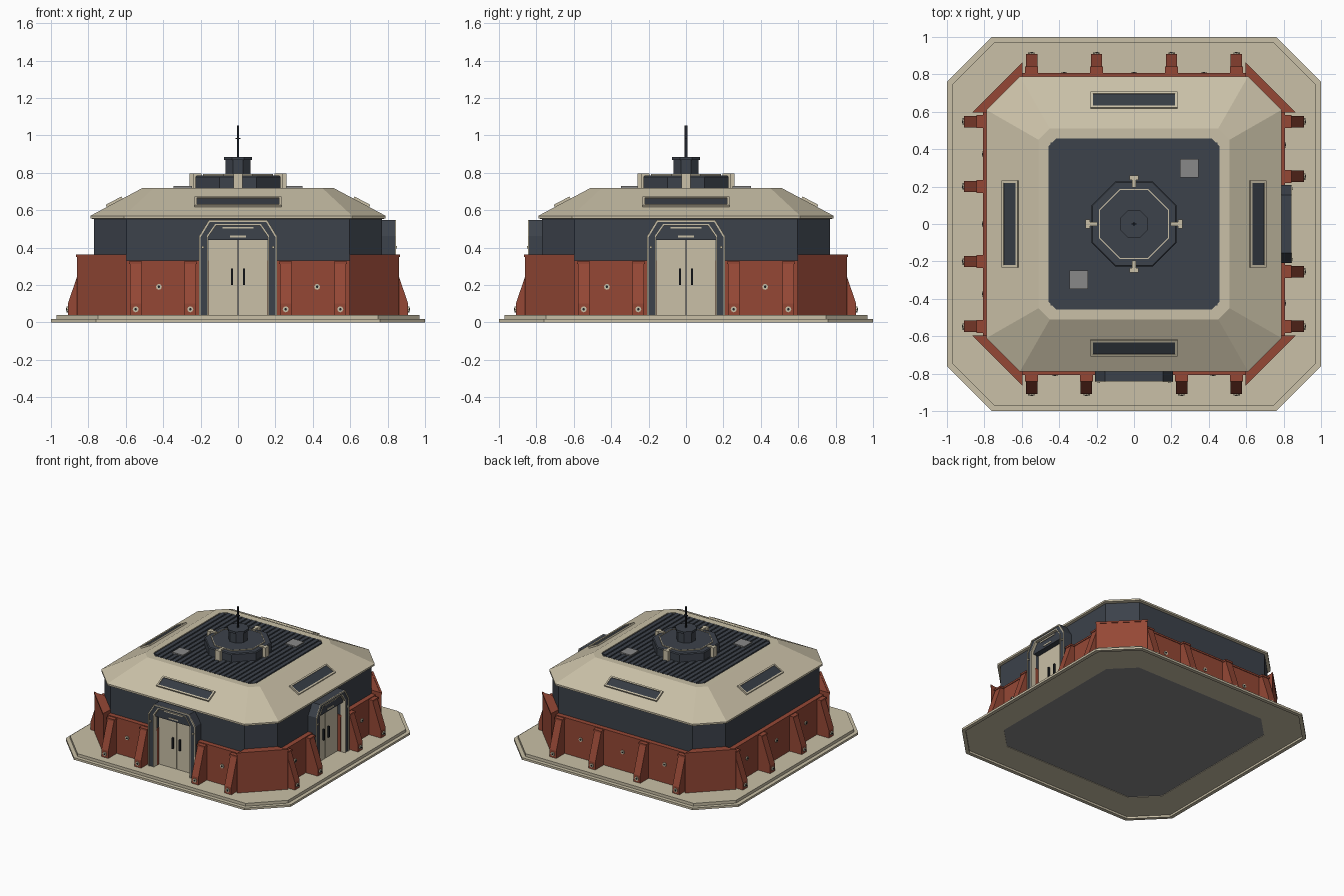
import bpy, bmesh, math
from mathutils import Matrix, Vector

if "Cube" in bpy.data.objects:
    bpy.data.objects.remove(bpy.data.objects["Cube"])


def material(name, rgb):
    m = bpy.data.materials.new(name)
    m.diffuse_color = (*rgb, 1)
    m.use_nodes = True
    m.node_tree.nodes["Principled BSDF"].inputs["Base Color"].default_value = m.diffuse_color
    return m


SAND = material("sand", (0.585, 0.525, 0.385))
RED = material("rust red", (0.30, 0.064, 0.036))
NAVY = material("slate blue", (0.045, 0.054, 0.069))
GLASS = material("dark glass", (0.037, 0.045, 0.057))
GREY = material("grey", (0.25, 0.25, 0.25))
DARK = material("near black", (0.013, 0.015, 0.02))


def finish(name, bm, mat, mtx=None):
    if mtx is not None:
        bm.transform(mtx)
    bmesh.ops.recalc_face_normals(bm, faces=bm.faces)
    me = bpy.data.meshes.new(name)
    bm.to_mesh(me)
    bm.free()
    me.materials.append(mat)
    ob = bpy.data.objects.new(name, me)
    bpy.context.collection.objects.link(ob)
    return ob


def loft(name, loops, mat, mtx=None, closed=False):
    """Skin a stack of equal-length 3D loops; cap the ends or close the ring."""
    bm = bmesh.new()
    rows = [[bm.verts.new(p) for p in loop] for loop in loops]
    n = len(rows[0])
    pairs = list(zip(rows, rows[1:])) + ([(rows[-1], rows[0])] if closed else [])
    for a, b in pairs:
        for i in range(n):
            j = (i + 1) % n
            bm.faces.new((a[i], a[j], b[j], b[i]))
    if not closed:
        bm.faces.new(rows[0])
        bm.faces.new(rows[-1])
    return finish(name, bm, mat, mtx)


def octagon(half, flat, z):
    h, f = half, flat
    return [(x, y, z) for x, y in ((f, -h), (h, -f), (h, f), (f, h),
                                   (-f, h), (-h, f), (-h, -f), (-f, -h))]


def octs(name, rings, mat, closed=False):
    return loft(name, [octagon(*r) for r in rings], mat, closed=closed)


def box(name, x, y, z, mat, mtx=None):
    loops = [[(x[0], y[0], k), (x[1], y[0], k), (x[1], y[1], k), (x[0], y[1], k)] for k in z]
    return loft(name, loops, mat, mtx)


def plate_xz(name, poly, y0, y1, mat, mtx):
    return loft(name, [[(x, y, z) for x, z in poly] for y in (y0, y1)], mat, mtx)


def cyl(name, r, y0, y1, sides, mat, mtx):
    """Cylinder running along y."""
    ring = [(r * math.cos(2 * math.pi * i / sides), r * math.sin(2 * math.pi * i / sides))
            for i in range(sides)]
    return plate_xz(name, ring, y0, y1, mat, mtx)


def arch(outer, inner):
    """Chamfered arch outline; each side is (half width, height, chamfer x, chamfer z)."""
    half = lambda w, h, cx, cz: [(w, 0.04), (w, h - cz), (w - cx, h)]
    full = lambda s: half(*s) + [(-x, z) for x, z in reversed(half(*s))]
    return full(outer) + full(inner)[::-1]


def bolt(x, y, z, r):
    at = r @ Matrix.Translation((x, y, z))
    cyl("bolt", 0.016, 0.01, -0.007, 8, SAND, at)
    cyl("bolt_centre", 0.007, 0, -0.01, 6, DARK, at)


# Stepped foundation ring with a recessed underside, and floor
octs("foundation", [(1, .76, 0), (1, .76, .017), (.97, .748, .017), (.97, .748, .04),
                    (.75, .58, .04), (.75, .58, .016), (.972, .749, .016), (.972, .749, 0)],
     SAND, closed=True)
octs("floor", [(.75, .58, .020), (.75, .58, .038)], GREY)

# Main walls and roof, with a shallow recess for the deck
octs("main_wall", [(.77, .595, .038), (.77, .595, .556)], NAVY)
octs("roof", [(.765, .595, .551), (.789, .61, .556), (.789, .61, .57), (.51, .45, .719),
              (.457, .417, .719), (.457, .417, .708)], SAND)
octs("roof_deck", [(.456, .416, .70), (.456, .416, .7135)], NAVY)
for i in range(21):
    x = (i - 10) * 0.043
    h = 0.456 if abs(x) < 0.4 else 0.435
    box("deck_slat", (x - .016, x + .016), (-h, h), (.71, .7195), NAVY)
for s in (-1, 1):
    cx, cy = s * 0.295, s * 0.298
    box("roof_hatch", (cx - .049, cx + .049), (cy - .05, cy + .05), (.71, .728), GREY)

# Roof turret and antenna
octs("turret", [(.228, .1, .71), (.228, .1, .778), (.222, .097, .785)], NAVY)
octs("turret_ring", [(.187, .0775, .78), (.187, .0775, .793), (.181, .075, .793),
                     (.181, .075, .78)], SAND, closed=True)
octs("turret_top", [(.182, .0754, .78), (.182, .0754, .79)], NAVY)
octs("drum", [(.066, .027, .78), (.066, .027, .87)], NAVY)
octs("drum_rim", [(.075, .031, .868), (.075, .031, .885)], NAVY)
box("antenna", (-.005, .005), (-.007, .007), (.88, 1.052), DARK)
box("antenna_bar", (-.014, .014), (-.004, .004), (.98, .987), DARK)

# Red corner armour and everything that repeats around the four sides
for k in range(4):
    r = Matrix.Rotation(k * math.pi / 2, 4, 'Z')
    has_door = k < 2
    corner = [(.595, -.86), (.86, -.595), (.76, -.595), (.595, -.76)]
    loft("corner_armour", [[(x, y, z) for x, y in corner] for z in (.04, .36)], RED, r)
    rim = [(.595, -.866), (.866, -.595), (.845, -.595), (.595, -.845)]
    loft("corner_rim", [[(x, y, z) for x, y in rim] for z in (.35, .364)], RED, r)

    # Lower red walls, open at the doorways
    spans = [(-.6, -.158), (.158, .6)] if has_door else [(-.6, .6)]
    for a, b in spans:
        box("lower_wall", (a, b), (-.803, -.765), (.04, .325), RED, r)
        box("lower_wall_cap", (a, b), (-.808, -.765), (.318, .332), RED, r)

    # Buttresses with foot bolts
    inner = 0.255 if has_door else 0.2
    for x in (-.547, -inner, inner, .547):
        prof = [(-.79, .04), (-.91, .04), (-.91, .1), (-.835, .318), (-.79, .318)]
        loft("buttress", [[(x + d, y, z) for y, z in prof] for d in (-.03, .03)], RED, r)
        box("buttress_cap", (x - .035, x + .035), (-.842, -.79), (.312, .326), RED, r)
        bolt(x, -.91, .07, r)
    for x in ((-.423, .423) if has_door else (-.373, 0, .373)):
        bolt(x, -.803, .19, r)

    # Sloped roof window
    t = r @ Matrix.Translation((0, -.660, .640)) @ Matrix.Rotation(math.radians(27.8), 4, 'X')
    for s in (-1, 1):
        box("window_frame_rail", (-.232, .232), sorted((s * .036, s * .048)), (-.01, .012), SAND, t)
        box("window_frame_end", sorted((s * .22, s * .232)), (-.036, .036), (-.01, .012), SAND, t)
    box("window_glass", (-.22, .22), (-.036, .036), (-.01, .007), GLASS, t)

    # Turret bracket: post, arm and end plate
    box("bracket_arm", (-.011, .011), (-.25, -.195), (.715, .797), SAND, r)
    box("bracket_plate", (-.023, .023), (-.26, -.235), (.715, .797), SAND, r)

    if not has_door:
        continue
    # Doorway: layered arch, lintel and double door
    outside, inside = (.208, .547, .052, .085), (.166, .525, .045, .065)
    plate_xz("door_arch", arch(outside, inside), -.765, -.840, NAVY, r)
    plate_xz("door_arch_edge", arch(outside, (.2, .538, .05, .083)), -.838, -.845, SAND, r)
    plate_xz("door_arch_trim", arch((.167, .526, .045, .065), (.160, .518, .043, .062)),
             -.80, -.843, SAND, r)
    lintel = [(.161, .44), (.161, .458), (.119, .52), (-.119, .52), (-.161, .458), (-.161, .44)]
    plate_xz("door_lintel", lintel, -.765, -.82, NAVY, r)
    box("lintel_light", (-.042, .042), (-.825, -.81), (.455, .465), SAND, r)
    box("lintel_stripe", (-.082, .082), (-.825, -.81), (.501, .510), SAND, r)
    for s in (-1, 1):
        box("door_leaf", sorted((s * .002, s * .158)), (-.776, -.765), (.04, .442), SAND, r)
        box("door_handle", sorted((s * .026, s * .037)), (-.791, -.77), (.2, .288), DARK, r)
        box("arch_clip", sorted((s * .183, s * .195)), (-.849, -.838), (.395, .408), SAND, r)
    box("door_seam", (-.002, .002), (-.773, -.765), (.04, .44), DARK, r)
